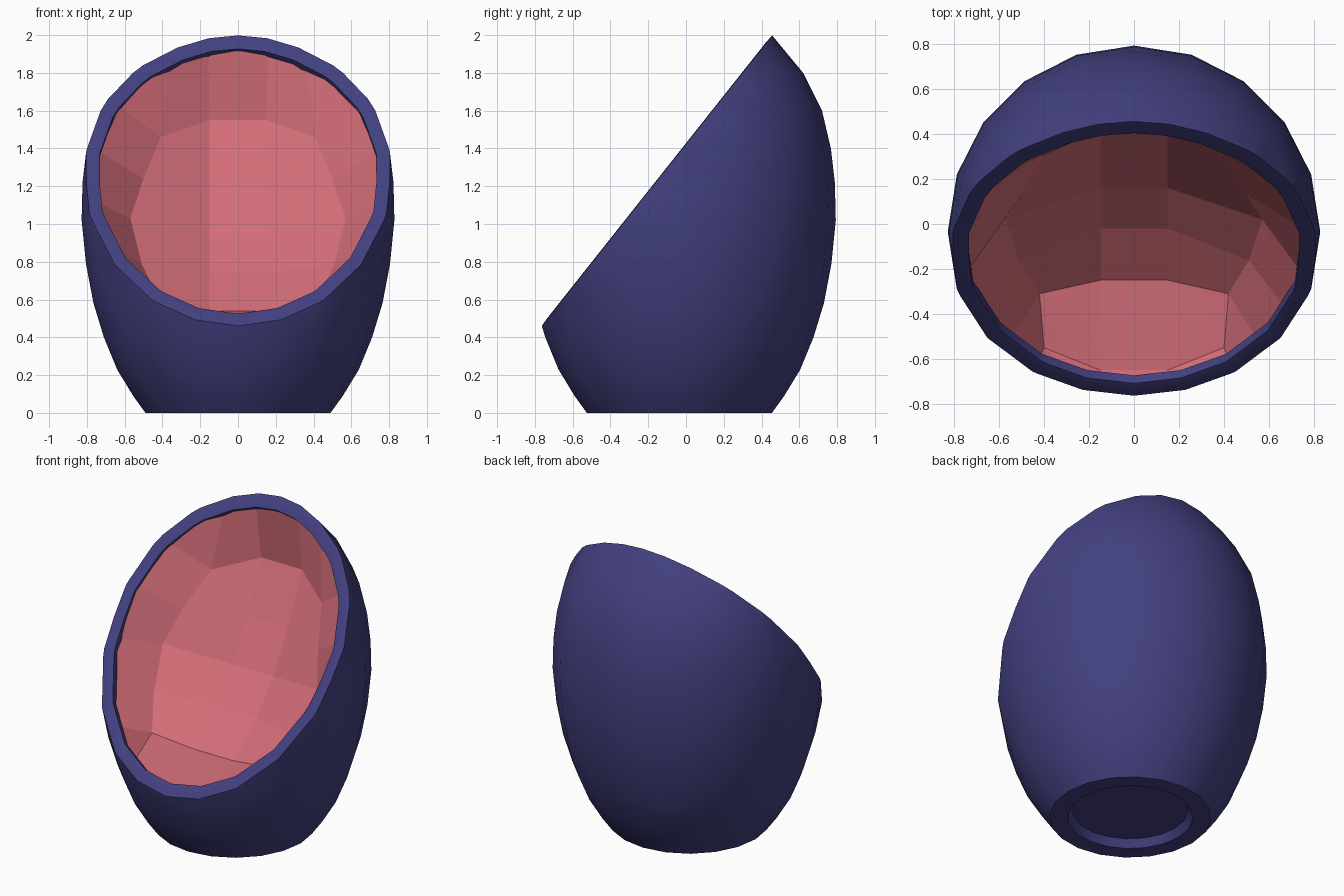
import bpy, bmesh, math
from mathutils import Vector, Matrix

if "Cube" in bpy.data.objects:
    bpy.data.objects.remove(bpy.data.objects["Cube"])


def material(name, rgb):
    m = bpy.data.materials.new(name)
    m.use_nodes = True
    m.diffuse_color = (*rgb, 1)
    m.node_tree.nodes["Principled BSDF"].inputs["Base Color"].default_value = (*rgb, 1)
    return m


def finish(bm, name, mat, angle):
    mesh = bpy.data.meshes.new(name)
    bm.to_mesh(mesh)
    bm.free()
    mesh.materials.append(mat)
    ob = bpy.data.objects.new(name, mesh)
    bpy.context.collection.objects.link(ob)
    bpy.ops.object.select_all(action='DESELECT')
    ob.select_set(True)
    bpy.context.view_layer.objects.active = ob
    bpy.ops.object.shade_smooth_by_angle(angle=math.radians(angle))
    return ob


blue = material("navy_shell", (0.055, 0.052, 0.215))
pink = material("rose_cushion", (0.66, 0.155, 0.19))

# Slanted opening: its centre, its upward direction and its outward normal
centre = Vector((0, -0.165, 1.215))
slope = Vector((0, 1.245, 1.57)).normalized()
normal = Vector((0, -slope.z, slope.y))

# Egg shell: profile turned round a vertical axis, with a recessed foot
profile = [(0, 0.05), (0.35, 0.05), (0.38, 0), (0.49, 0), (0.555, 0.09), (0.64, 0.23),
           (0.71, 0.4), (0.765, 0.58), (0.805, 0.79), (0.828, 1.02), (0.823, 1.22),
           (0.802, 1.4), (0.755, 1.6), (0.655, 1.8), (0.49, 2.0), (0.3, 2.12), (0, 2.18)]
bm = bmesh.new()
verts = [bm.verts.new((0, r, z)) for r, z in profile]
edges = [bm.edges.new(pair) for pair in zip(verts, verts[1:])]
bmesh.ops.spin(bm, geom=verts + edges, axis=(0, 0, 1), cent=(0, 0, 0),
               angle=math.tau, steps=20)
bmesh.ops.remove_doubles(bm, verts=bm.verts, dist=0.0005)
bmesh.ops.translate(bm, verts=bm.verts, vec=(0, -0.035, 0))
bmesh.ops.bisect_plane(bm, geom=bm.verts[:] + bm.edges[:] + bm.faces[:],
                       plane_co=centre, plane_no=normal, clear_outer=True)
bmesh.ops.recalc_face_normals(bm, faces=bm.faces)


# Rim: the cut edge turned inward, then down into the shell
def extend_rim(scale, drop):
    loop = [e for e in bm.edges if e.is_boundary]
    new = bmesh.ops.extrude_edge_only(bm, edges=loop)["geom"]
    for v in (g for g in new if isinstance(g, bmesh.types.BMVert)):
        v.co = centre + (v.co - centre) * scale - normal * drop


extend_rim(0.95, -0.003)
extend_rim(0.96, 0.006)
extend_rim(1.0, 0.045)
bmesh.ops.recalc_face_normals(bm, faces=bm.faces)
finish(bm, "egg_shell", blue, 35)


# Cushion: quilted grid whose border follows the rim
def rim_point(degrees):
    a = math.radians(degrees)
    c, s = math.cos(a), math.sin(a)
    squash = lambda t: math.copysign(abs(t) ** 0.94, t)
    return centre + Vector((0.75 * squash(c), 0, 0)) + slope * 0.925 * squash(s) - normal * 0.02


# Each row: middle y and z, corner x, y and z, rim angle
rows = [(-0.65, 0.43, 0.4, -0.55, 0.48, -56),
        (-0.25, 0.54, 0.42, -0.31, 0.6, -42),
        (-0.02, 0.74, 0.51, -0.16, 0.79, -24),
        (0.16, 0.95, 0.57, 0.02, 1.03, -6),
        (0.31, 1.22, 0.5, 0.13, 1.24, 13),
        (0.46, 1.55, 0.41, 0.3, 1.46, 34)]
halves = [[rim_point(a) for a in (-83, -75, -66)]]
for y, z, cx, cy, cz, angle in rows:
    halves.append([Vector((0.15, y, z)), Vector((cx, cy, cz)), rim_point(angle)])
halves.append([rim_point(a) for a in (79, 63, 48)])

bm = bmesh.new()
mirror = Matrix.Scale(-1, 4, (1, 0, 0))
grid = [[bm.verts.new(p) for p in [mirror @ q for q in reversed(h)] + h] for h in halves]
for low, high in zip(grid, grid[1:]):
    for j in range(len(low) - 1):
        bm.faces.new((low[j], low[j + 1], high[j + 1], high[j]))
# Padded panels
bmesh.ops.inset_individual(bm, faces=bm.faces[:], thickness=0.03, depth=0.025,
                           use_even_offset=True)
finish(bm, "quilted_cushion", pink, 40)
